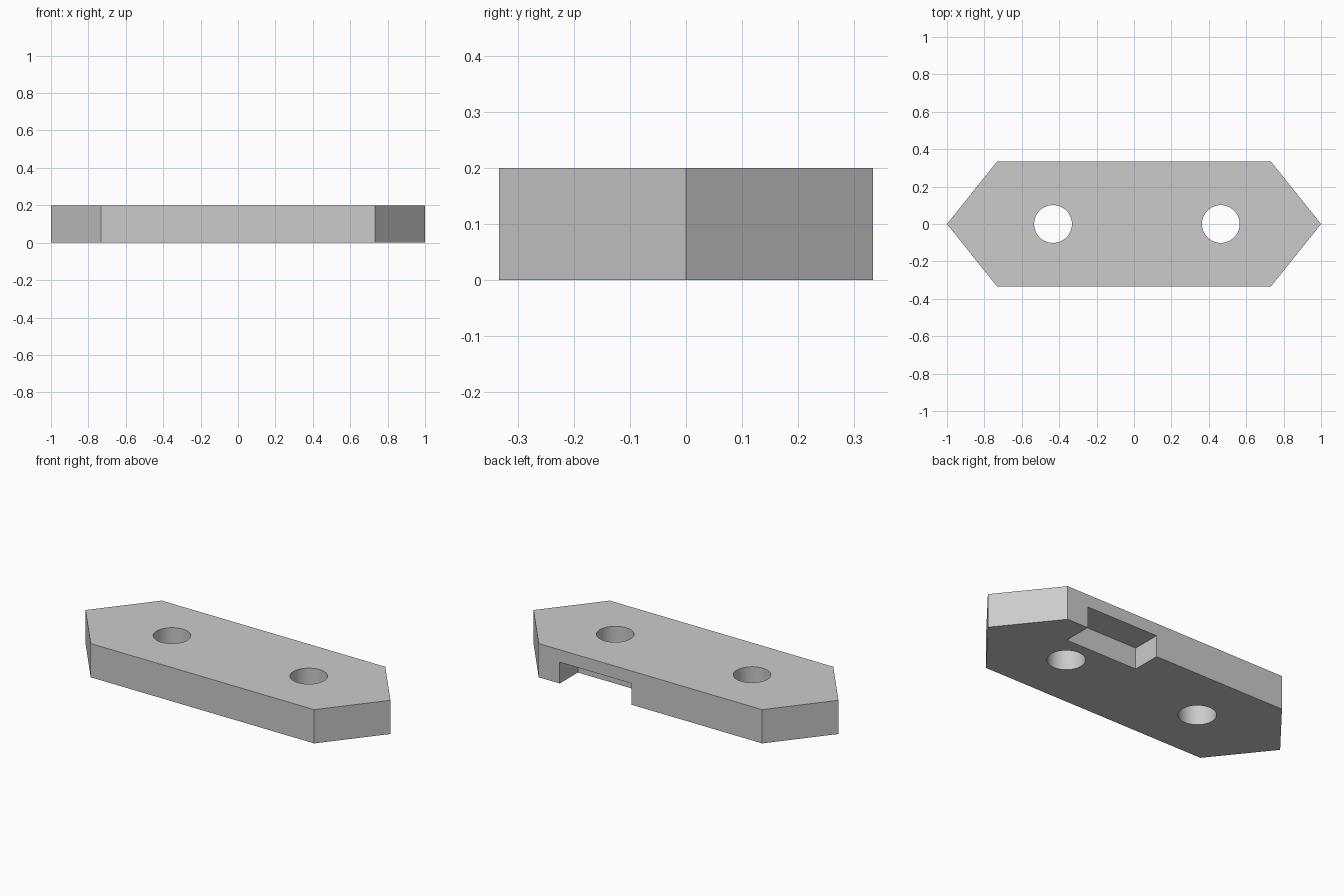
import bpy
import bmesh
from math import radians

default_cube = bpy.data.objects.get("Cube")
if default_cube:
    bpy.data.objects.remove(default_cube, do_unlink=True)

HEIGHT = 0.2
HALF_DEPTH = 0.333

# Single grey material
grey = bpy.data.materials.new("light_grey")
grey.use_nodes = True
colour = (0.6, 0.6, 0.6, 1)
grey.diffuse_color = colour
grey.node_tree.nodes["Principled BSDF"].inputs["Base Color"].default_value = colour


def extruded_outline(name, outline, z_low, z_high):
    """Make a solid prism from a flat outline."""
    bm = bmesh.new()
    base = bm.faces.new([bm.verts.new((x, y, z_low)) for x, y in outline])
    grown = bmesh.ops.extrude_face_region(bm, geom=[base])["geom"]
    top = [v for v in grown if isinstance(v, bmesh.types.BMVert)]
    bmesh.ops.translate(bm, verts=top, vec=(0, 0, z_high - z_low))
    bmesh.ops.recalc_face_normals(bm, faces=bm.faces)
    mesh = bpy.data.meshes.new(name)
    bm.to_mesh(mesh)
    bm.free()
    mesh.materials.append(grey)
    obj = bpy.data.objects.new(name, mesh)
    bpy.context.collection.objects.link(obj)
    return obj


def cut(target, cutter):
    """Subtract the cutter, then discard it."""
    cutter.hide_render = True
    mod = target.modifiers.new("cut", "BOOLEAN")
    mod.operation = "DIFFERENCE"
    mod.solver = "EXACT"
    mod.object = cutter
    bpy.ops.object.select_all(action="DESELECT")
    target.select_set(True)
    bpy.context.view_layer.objects.active = target
    bpy.ops.object.modifier_apply(modifier=mod.name)
    bpy.data.objects.remove(cutter, do_unlink=True)


# Pointed plate
plate = extruded_outline("pointed_plate", [
    (-1, 0), (-0.733, -HALF_DEPTH), (0.733, -HALF_DEPTH),
    (1, 0), (0.733, HALF_DEPTH), (-0.733, HALF_DEPTH)], 0, HEIGHT)

# Two round through holes
for x in (-0.433, 0.464):
    bpy.ops.mesh.primitive_cylinder_add(
        vertices=64, radius=0.101, depth=1, location=(x, 0, HEIGHT / 2))
    drill = bpy.context.object
    drill.name = "hole_cutter"
    drill.data.materials.append(grey)
    cut(plate, drill)

# Notch under the back edge
notch = extruded_outline("notch_cutter", [
    (0.125, 0.163), (0.595, 0.163), (0.595, 0.5), (0.125, 0.5)], -0.1, 0.126)
cut(plate, notch)

# Smooth hole walls, sharp edges elsewhere
bpy.ops.object.shade_smooth_by_angle(angle=radians(30))
